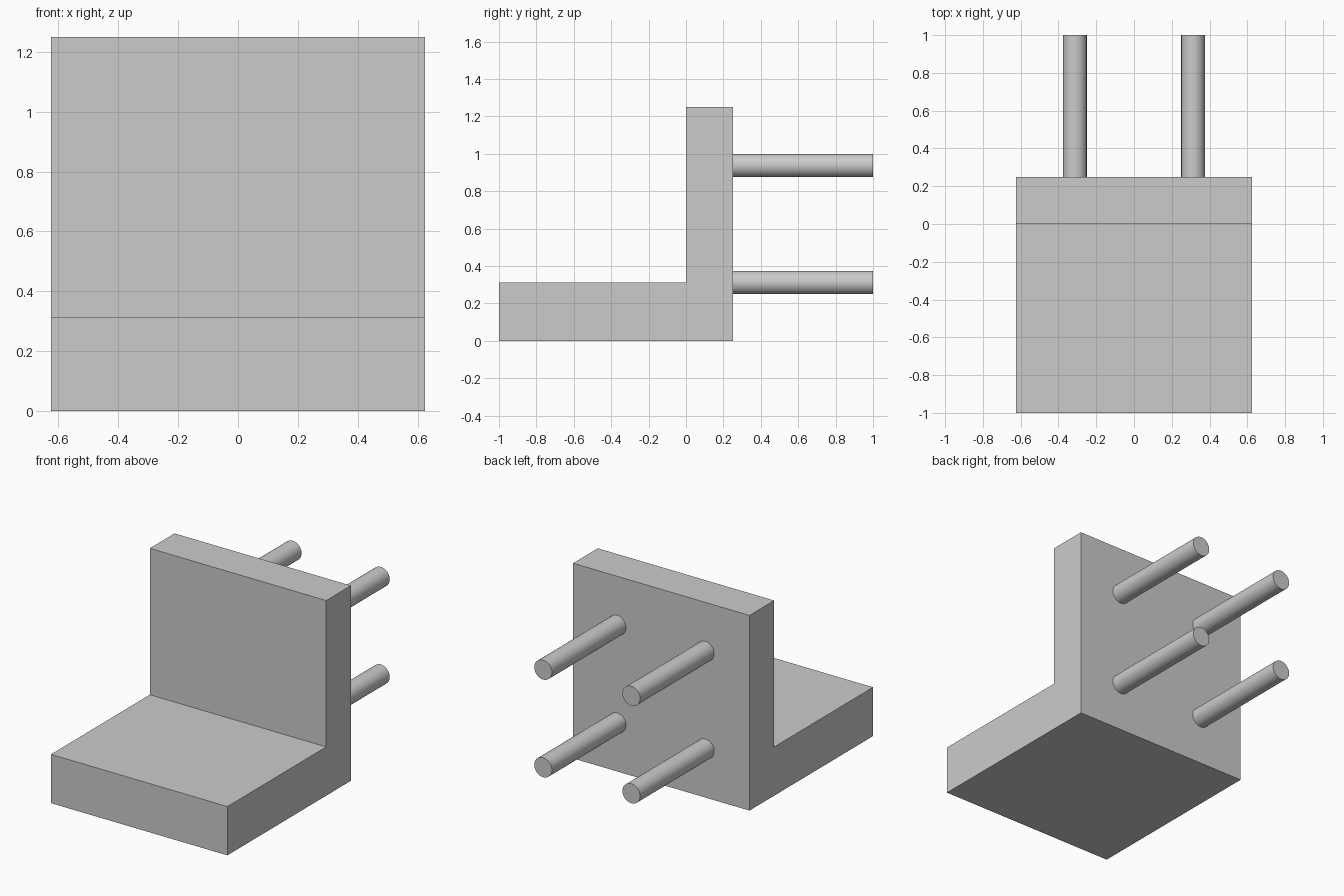
import bpy
import bmesh
from math import radians

if "Cube" in bpy.data.objects:
    bpy.data.objects.remove(bpy.data.objects["Cube"])

HALF_WIDTH = 0.625
PEG_RADIUS = 0.0625
PEG_START, PEG_END = 0.25, 1.0

# L-shaped bracket: side profile (y, z) extruded across x
profile = [(-1, 0), (0.25, 0), (0.25, 1.25), (0, 1.25), (0, 0.3125), (-1, 0.3125)]
bm = bmesh.new()
side = bm.faces.new([bm.verts.new((-HALF_WIDTH, y, z)) for y, z in profile])
extruded = bmesh.ops.extrude_face_region(bm, geom=[side], use_keep_orig=True)
new_verts = [g for g in extruded["geom"] if isinstance(g, bmesh.types.BMVert)]
bmesh.ops.translate(bm, verts=new_verts, vec=(2 * HALF_WIDTH, 0, 0))
bmesh.ops.recalc_face_normals(bm, faces=bm.faces)
mesh = bpy.data.meshes.new("bracket")
bm.to_mesh(mesh)
bm.free()
bpy.context.collection.objects.link(bpy.data.objects.new("bracket", mesh))


# Round pegs standing out of the back plate
def add_peg(name, x, z):
    bpy.ops.mesh.primitive_cylinder_add(
        vertices=48, radius=PEG_RADIUS, depth=PEG_END - PEG_START,
        location=(x, (PEG_START + PEG_END) / 2, z), rotation=(radians(90), 0, 0))
    bpy.context.object.name = name
    bpy.ops.object.shade_smooth_by_angle(angle=radians(30))


for row, z in (("lower", 0.3125), ("upper", 0.9375)):
    for column, x in (("left", -0.3125), ("right", 0.3125)):
        add_peg(f"{row}_{column}_peg", x, z)
